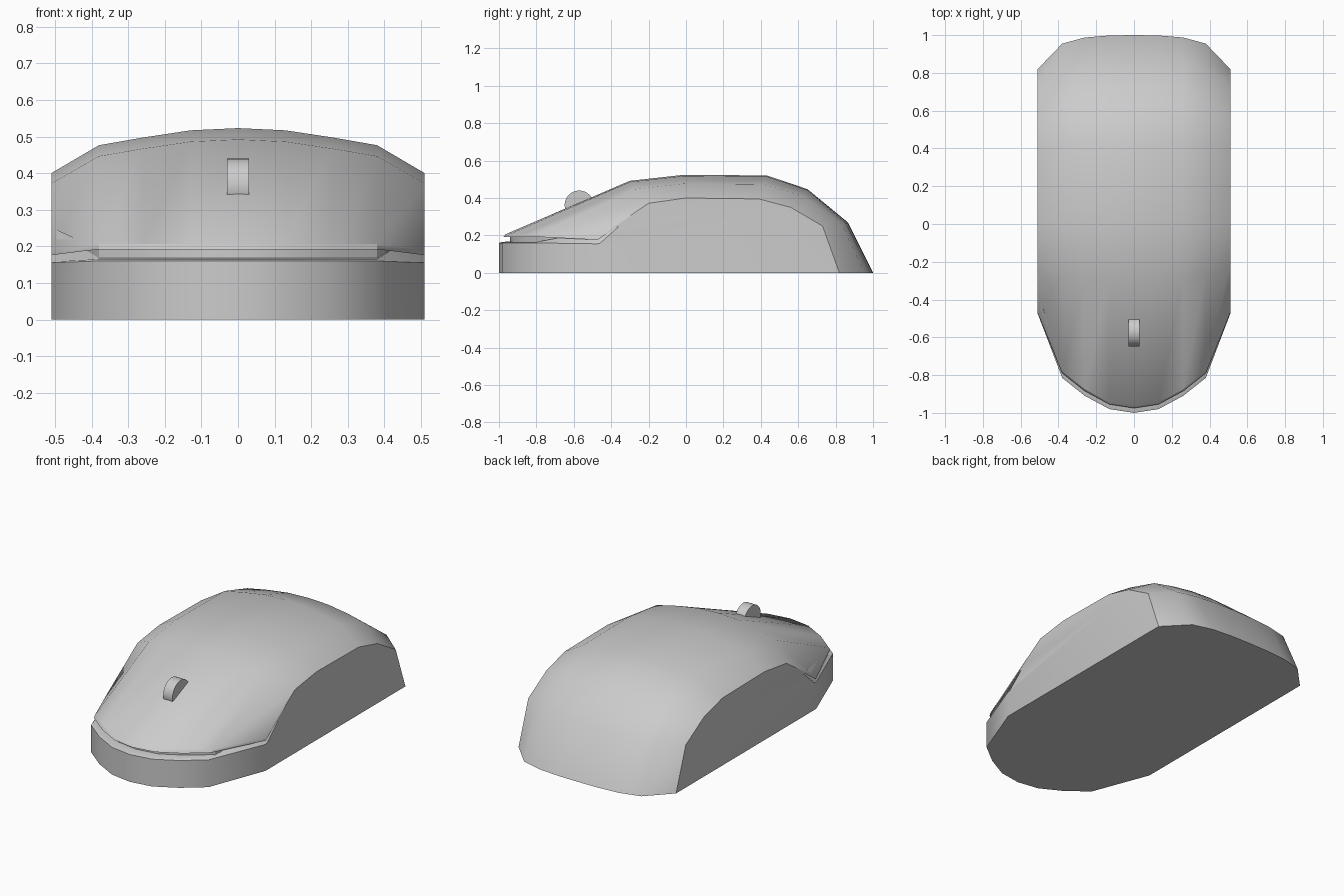
import bpy, bmesh, math

if "Cube" in bpy.data.objects:
    bpy.data.objects.remove(bpy.data.objects["Cube"])

# Side profile of the hump (y, z) at the centre line and at the outer side
MID = [(-0.30, 0.492), (-0.02, 0.523), (0.43, 0.521), (0.65, 0.447), (0.865, 0.27), (1.0, 0.0)]
SIDE = [(-0.20, 0.372), (0.0, 0.40), (0.39, 0.395), (0.56, 0.35), (0.73, 0.25), (0.82, 0.0)]

# Half-width stations: x, front y, blend of y, blend of z
HALF = [(0.0, -1.0, 0, 0), (0.13, -0.98, 0.01, 0.05), (0.26, -0.91, 0.07, 0.21), (0.38, -0.815, 0.25, 0.38)]


def smooth(ob, angle):
    bpy.ops.object.select_all(action='DESELECT')
    ob.select_set(True)
    bpy.context.view_layer.objects.active = ob
    bpy.ops.object.shade_smooth_by_angle(angle=math.radians(angle))


def section(x, front, ty, tz):
    # base wall, recessed slot, button lip, then the hump
    pts = [(front, 0), (front, 0.16), (front + 0.015, 0.165), (front + 0.06, 0.168),
           (front + 0.06, 0.192), (front + 0.025, 0.192), (front + 0.035, 0.206)]
    pts += [(a[0] + (b[0] - a[0]) * ty, a[1] + (b[1] - a[1]) * tz) for a, b in zip(MID, SIDE)]
    return [(x, y, z) for y, z in pts]


def side_section(x):
    # slot tapers to a point on the flat side
    pts = [(-0.475, 0), (-0.475, 0.155), (-0.46, 0.158), (-0.36, 0.247),
           (-0.362, 0.252), (-0.472, 0.176), (-0.47, 0.19)] + SIDE
    return [(x, y, z) for y, z in pts]


# Body: sections lofted from side to side
sections = [side_section(-0.51)]
sections += [section(-s[0], *s[1:]) for s in reversed(HALF[1:])]
sections += [section(*s) for s in HALF]
sections.append(side_section(0.51))
bm = bmesh.new()
rows = [[bm.verts.new(p) for p in s] for s in sections]
n = len(rows[0])
for a, b in zip(rows, rows[1:]):
    for i in range(n - 1):
        bm.faces.new((a[i], b[i], b[i + 1], a[i + 1]))
bm.faces.new(rows[0])
bm.faces.new(rows[-1])
bm.faces.new([r[0] for r in rows] + [r[-1] for r in reversed(rows)])
bmesh.ops.recalc_face_normals(bm, faces=bm.faces)
mesh = bpy.data.meshes.new("mouse_body")
bm.to_mesh(mesh)
bm.free()
body = bpy.data.objects.new("mouse_body", mesh)
bpy.context.collection.objects.link(body)
smooth(body, 32)

# Scroll wheel
bpy.ops.mesh.primitive_cylinder_add(vertices=32, radius=0.078, depth=0.06,
                                    location=(0, -0.571, 0.362), rotation=(0, math.pi / 2, 0))
wheel = bpy.context.object
wheel.name = "scroll_wheel"
smooth(wheel, 30)
